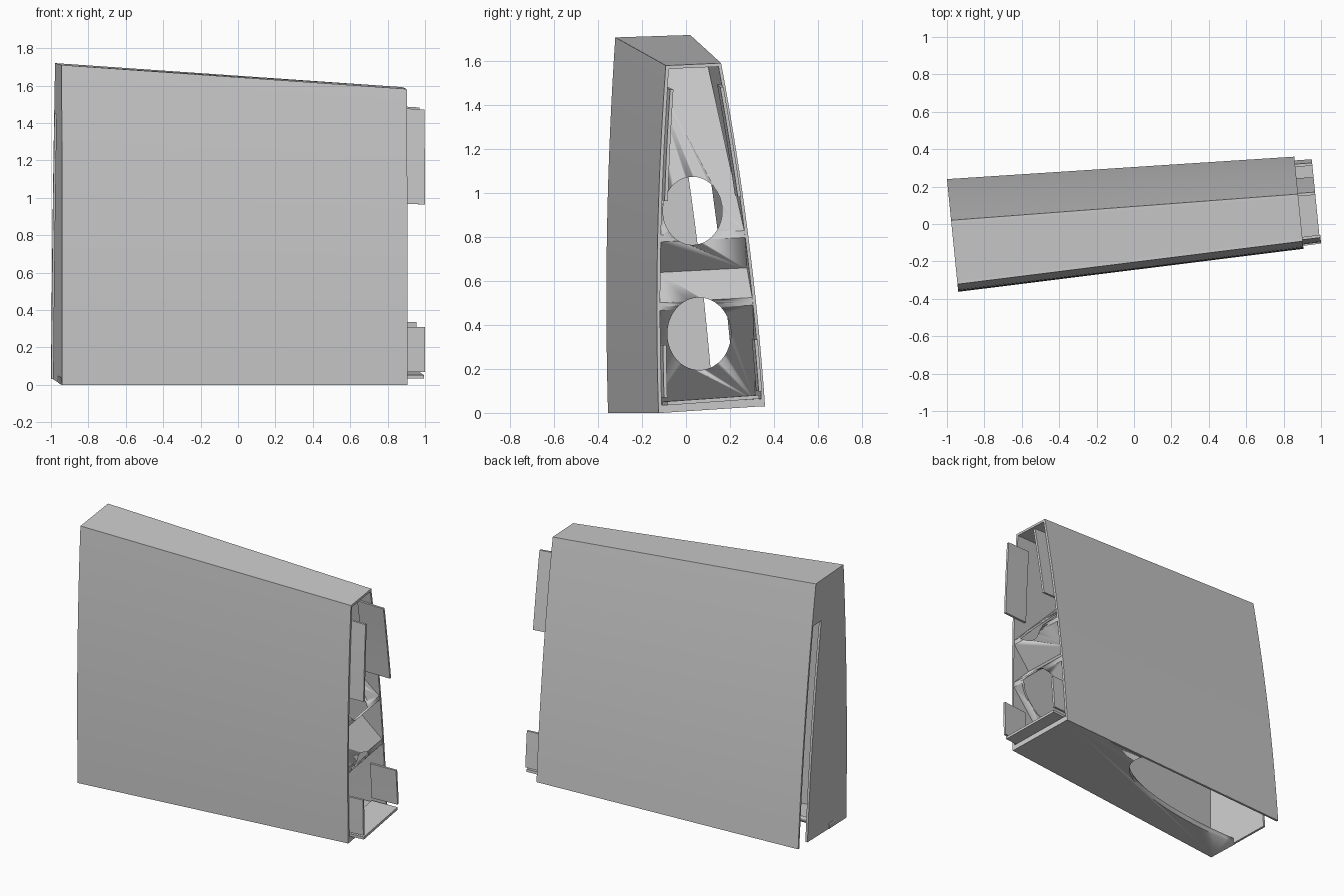
import bpy, bmesh, math
from mathutils import Vector

cube = bpy.data.objects.get("Cube")
if cube:
    bpy.data.objects.remove(cube)

grey = bpy.data.materials.new("plain_grey")
grey.use_nodes = True
colour = (0.6, 0.6, 0.6, 1)
grey.diffuse_color = colour
grey.node_tree.nodes["Principled BSDF"].inputs["Base Color"].default_value = colour

LEFT, RIGHT = -0.976, 0.893   # end planes, measured along the span
WALL = 0.015


def lerp(a, b, t):
    return a + (b - a) * t


def place(s, v, w, dy=0):
    """Span s, depth v (front 0, back 1), height w (0 to 1) to a point."""
    t = (s - LEFT) / (RIGHT - LEFT)
    front = lerp(-0.355, -0.125, t) - 0.05 * w + 0.083 * w * w
    back = lerp(0.24, 0.36, t) - lerp(0.128, 0.108, t) * w - 0.092 * w * w
    y = lerp(front, back, v) + dy
    z = lerp(0.03 * v, lerp(1.71, 1.582, t) + 0.01 * v, w)
    return Vector((s - 0.1 * y, y, z))


def finish(name, bm):
    bmesh.ops.recalc_face_normals(bm, faces=bm.faces)
    mesh = bpy.data.meshes.new(name)
    bm.to_mesh(mesh)
    bm.free()
    mesh.materials.append(grey)
    for p in mesh.polygons:
        p.use_smooth = True
    mesh.set_sharp_from_angle(angle=math.radians(30))
    ob = bpy.data.objects.new(name, mesh)
    bpy.context.collection.objects.link(ob)
    return ob


def slab(name, s0, s1, near, far, w0, w1, rise=0, steps=1):
    """Box in body space; near and far are (depth, offset); rise tilts it along the span."""
    bm = bmesh.new()
    rings = []
    for i in range(steps + 1):
        w = lerp(w0, w1, i / steps)
        rings.append([bm.verts.new(place(s, v, w + r, d)) for s, r, (v, d) in
                      ((s0, 0, near), (s1, rise, near), (s1, rise, far), (s0, 0, far))])
    for a, b in zip(rings, rings[1:]):
        for k in range(4):
            bm.faces.new((a[k], a[k - 1], b[k - 1], b[k]))
    bm.faces.new(rings[0])
    bm.faces.new(rings[-1])
    return finish(name, bm)


def cutter(name, centre, axis, radii, length):
    """Hidden elliptical cylinder along x or z."""
    bm = bmesh.new()
    bmesh.ops.create_cone(bm, cap_ends=True, segments=64, radius1=1, radius2=1, depth=length)
    for v in bm.verts:
        a, b, c = v.co.x * radii[0], v.co.y * radii[1], v.co.z
        v.co = Vector(centre) + (Vector((c, a, b)) if axis == "x" else Vector((a, b, c)))
    ob = finish(name, bm)
    ob.hide_render = True
    ob.hide_set(True)
    return ob


def cut(ob, tool):
    mod = ob.modifiers.new("opening", "BOOLEAN")
    mod.operation = "DIFFERENCE"
    mod.solver = "EXACT"
    mod.object = tool


# Curved outer walls
FRONT, BACK = (0, WALL), (1, -WALL)
slab("front_wall", LEFT, RIGHT, (0, 0), FRONT, 0, 1, steps=16)
slab("back_wall", LEFT, RIGHT, BACK, (1, 0), 0, 1, steps=16)
slab("top_wall", LEFT, RIGHT, FRONT, BACK, 0.99, 1)

# Floor with a rounded opening at the rear corner
floor = slab("floor", LEFT, RIGHT, FRONT, BACK, 0, 0.022)
cut(floor, cutter("floor_cutter", place(LEFT, 1, 0), "z", (1.2, 0.38), 0.4))

# End cap with a long slot beside the back wall
slab("end_cap_upper", LEFT, LEFT + WALL, FRONT, BACK, 0.84, 0.99, steps=4)
slab("end_cap_lower", LEFT, LEFT + WALL, FRONT, (1, -0.115), 0, 0.84, steps=12)

# Slanted inner braces with round openings
holes = [cutter("upper_hole_cutter", (0.4, 0.03, 0.92), "x", (0.135, 0.155), 1.6),
         cutter("lower_hole_cutter", (0.4, 0.06, 0.36), "x", (0.145, 0.165), 1.6)]
braces = [("upper_brace", 0.78, 0.5, 0.465), ("upper_fold", 0.15, 0.492, -0.097),
          ("lower_fold", 0.15, 0.305, 0.09), ("lower_brace", 0.42, 0.295, -0.28)]
for name, run, w, rise in braces:
    brace = slab(name, RIGHT - 0.005, RIGHT - run, FRONT, BACK, w, w + 0.012, rise)
    for hole in holes:
        cut(brace, hole)

# Joining tabs at the open end
for level, w0, w1 in (("upper", 0.612, 0.934), ("lower", 0.044, 0.196)):
    slab(level + "_front_tab", 0.8, 0.99, FRONT, (0, 2 * WALL), w0, w1, steps=4)
    slab(level + "_back_tab", 0.8, 0.985, (1, -2 * WALL), BACK, w0, w1, steps=4)
slab("floor_tab", 0.8, 0.985, (0, 2 * WALL), (1, -2 * WALL), 0.022, 0.033)
